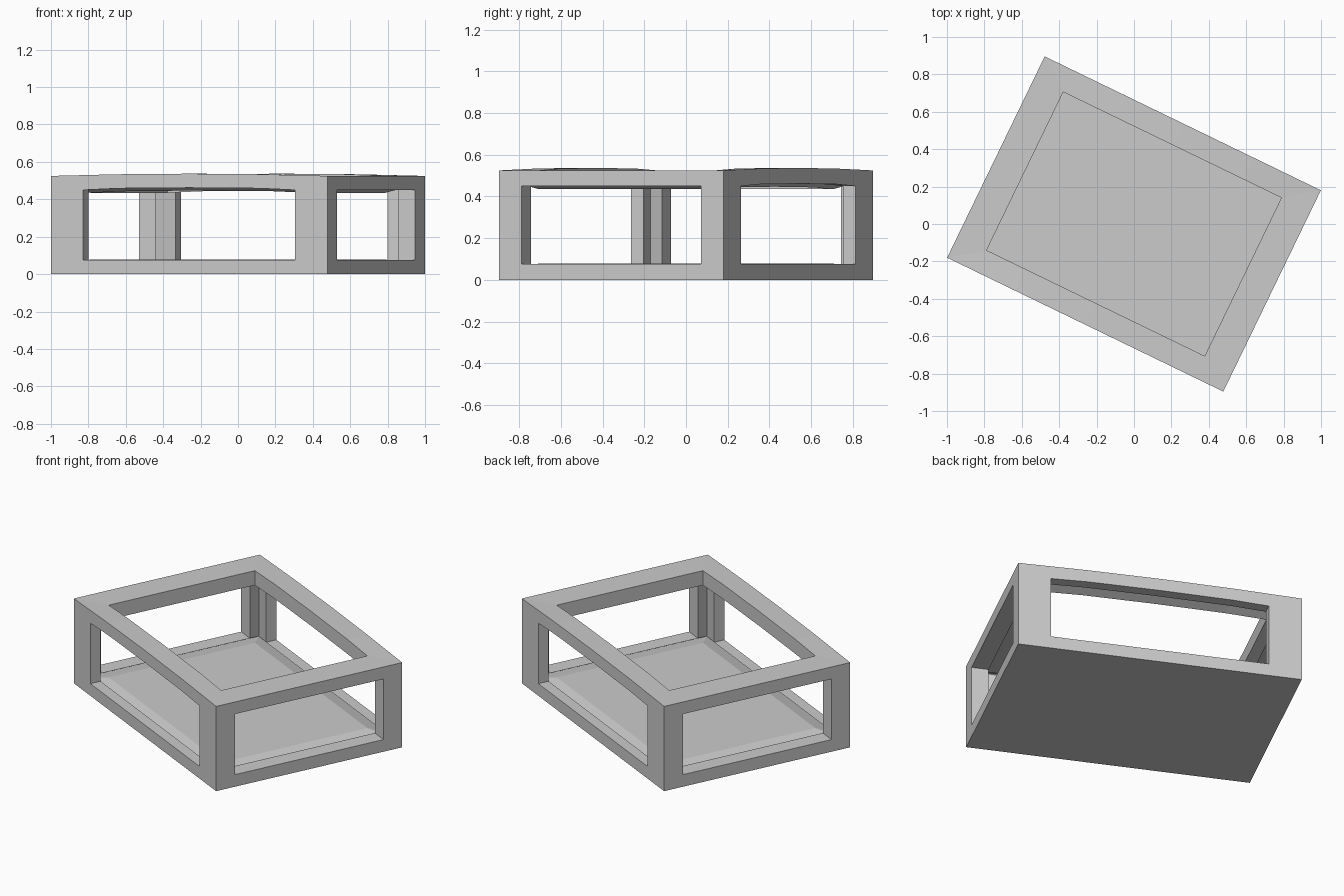
import bpy, bmesh, math
from mathutils import Vector

if "Cube" in bpy.data.objects:
    bpy.data.objects.remove(bpy.data.objects["Cube"])

HALF = (0.8205, 0.598, 0.2625)          # half size of the box
THICK = (0.10, 0.066, 0.09)             # wall thickness at the opening rims
CORNER = 0.577                          # thickness is thinner at the corners
HOLE = ((0, 0.478, 0.1875), (0.63, 0, 0.1875), (0.648, 0.47, 0))
RING = ((-1, -1), (1, -1), (1, 1), (-1, 1))

bm = bmesh.new()


def face(*pts):
    bm.faces.new([bm.verts.new(p) for p in pts])


def loop(axis, side, size, depth):
    """Four corners of a rectangle facing along one axis."""
    pts = []
    for signs in RING:
        p = Vector((0, 0, 0))
        p[axis] = side * (HALF[axis] - depth)
        for other, s in zip([i for i in range(3) if i != axis], signs):
            p[other] = s * size[other]
        pts.append(p)
    return pts


def band(a, b):
    for i in range(4):
        j = (i + 1) % 4
        face(a[i], a[j], b[j], b[i])


# Six sides: outer frame, inner frame and opening rim
inner_size = [HALF[i] - CORNER * THICK[i] for i in range(3)]
for axis in range(3):
    for side in (-1, 1):
        floor = axis == 2 and side == -1
        outer = loop(axis, side, HALF, 0)
        inner = loop(axis, side, inner_size, CORNER * THICK[axis])
        depth = 0.078 if floor else THICK[axis]
        hole_in = loop(axis, side, HOLE[axis], depth)
        band(inner, hole_in)
        if floor:                       # closed bottom with raised floor panel
            face(*outer)
            face(*hole_in)
        else:
            hole_out = loop(axis, side, HOLE[axis], 0)
            band(outer, hole_out)
            band(hole_out, hole_in)

bmesh.ops.remove_doubles(bm, verts=bm.verts[:], dist=0.0005)

# Slight arch along the long top rails
for u in (-0.42, 0, 0.42):
    bmesh.ops.bisect_plane(bm, geom=bm.verts[:] + bm.edges[:] + bm.faces[:],
                           plane_co=(u, 0, 0), plane_no=(1, 0, 0))
for v in bm.verts:
    if v.co.z > 0.14 and abs(v.co.x) < 0.5:
        v.co.z += 0.012 * (1 - (v.co.x / HALF[0]) ** 2)
    v.co.z += HALF[2]

bmesh.ops.recalc_face_normals(bm, faces=bm.faces[:])
mesh = bpy.data.meshes.new("open_box_frame")
bm.to_mesh(mesh)
bm.free()
frame = bpy.data.objects.new("open_box_frame", mesh)
frame.rotation_euler.z = math.radians(-25.86)
bpy.context.collection.objects.link(frame)
